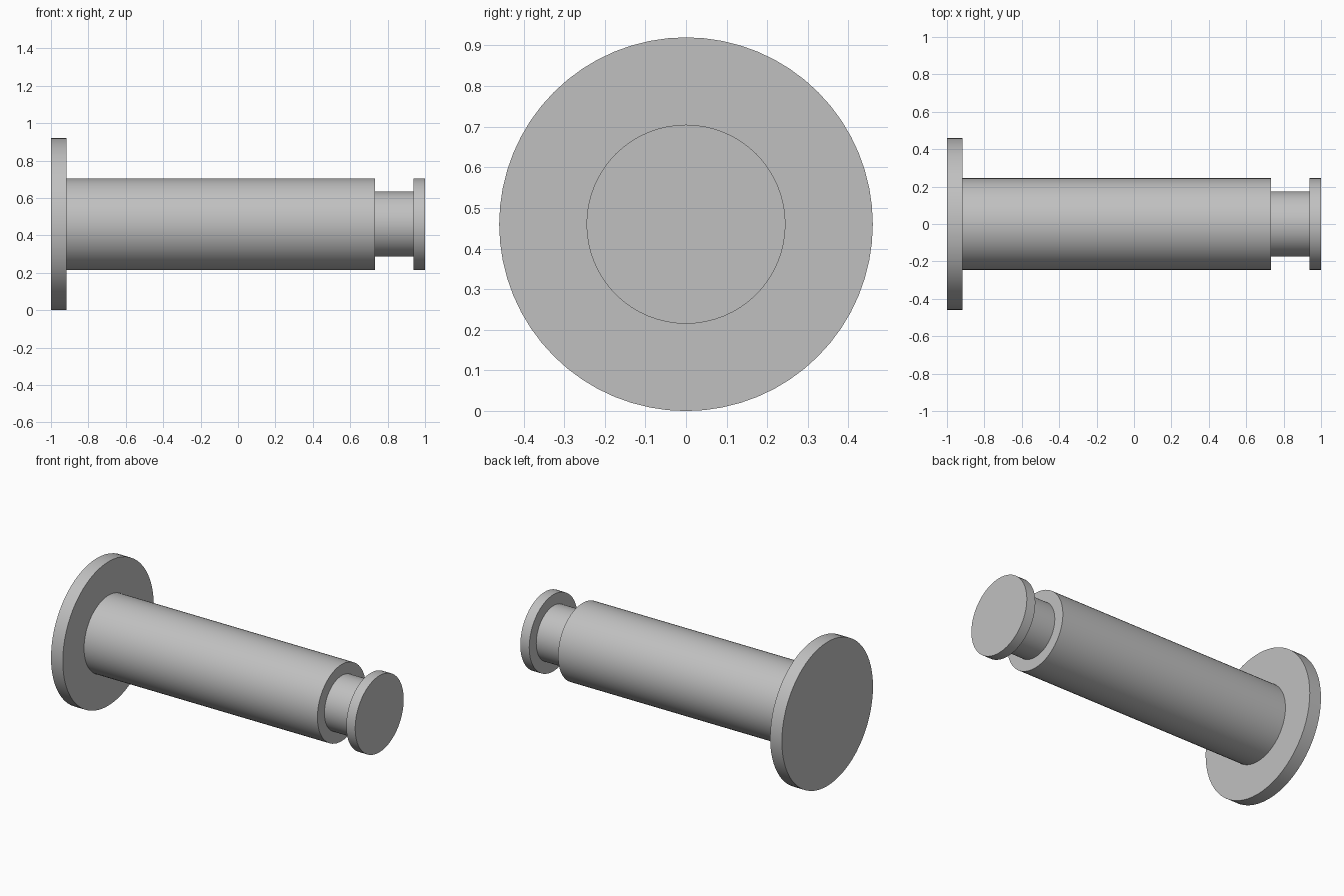
import bpy
import bmesh
from math import radians, tau
from mathutils import Vector

cube = bpy.data.objects.get("Cube")
if cube:
    bpy.data.objects.remove(cube, do_unlink=True)

SEGMENTS = 64
AXIS_HEIGHT = 0.46

# Plain grey metal
metal = bpy.data.materials.new("grey_metal")
metal.use_nodes = True
grey = (0.53, 0.53, 0.53, 1)
metal.diffuse_color = grey
metal.node_tree.nodes["Principled BSDF"].inputs["Base Color"].default_value = grey

# Half profile (x, radius): flange, shaft, groove, end cap
profile = [
    (-1, 0), (-1, 0.46), (-0.917, 0.46),
    (-0.917, 0.245), (0.733, 0.245),
    (0.733, 0.174), (0.937, 0.174),
    (0.937, 0.245), (1, 0.245), (1, 0),
]

# Turn the profile about the long axis
bm = bmesh.new()
verts = [bm.verts.new((x, 0, r)) for x, r in profile]
edges = [bm.edges.new(pair) for pair in zip(verts, verts[1:])]
bmesh.ops.spin(bm, geom=verts + edges, cent=Vector(), axis=(1, 0, 0),
               angle=tau, steps=SEGMENTS)
bmesh.ops.remove_doubles(bm, verts=bm.verts[:], dist=0.0001)
bmesh.ops.recalc_face_normals(bm, faces=bm.faces[:])

mesh = bpy.data.meshes.new("flanged_pin")
bm.to_mesh(mesh)
bm.free()
mesh.materials.append(metal)
pin = bpy.data.objects.new("flanged_pin", mesh)
pin.location.z = AXIS_HEIGHT
bpy.context.collection.objects.link(pin)

# Smooth round walls, crisp rims
bpy.ops.object.select_all(action='DESELECT')
pin.select_set(True)
bpy.context.view_layer.objects.active = pin
bpy.ops.object.shade_smooth_by_angle(angle=radians(30))
